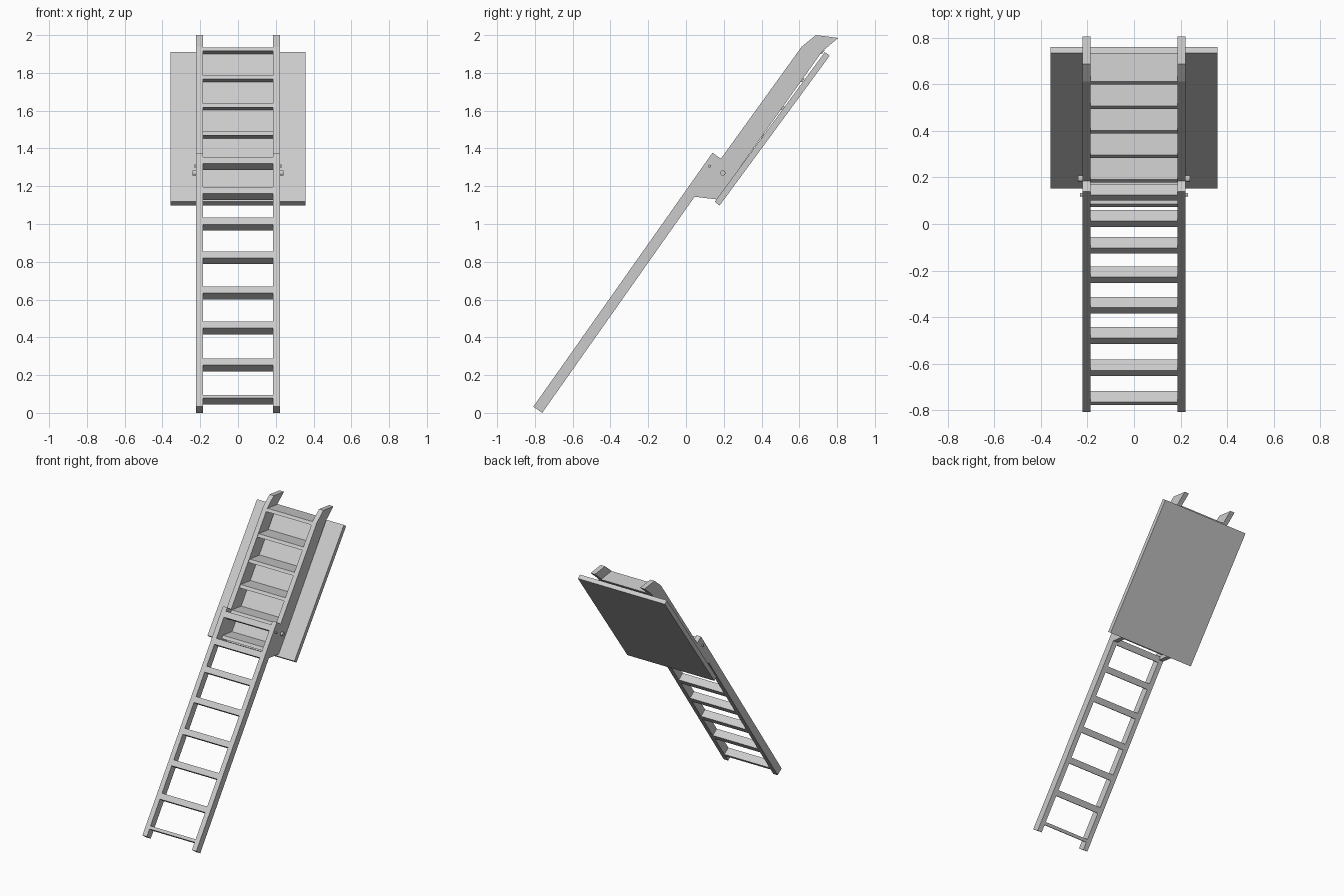
import bpy, bmesh, math
from mathutils import Vector

if "Cube" in bpy.data.objects:
    bpy.data.objects.remove(bpy.data.objects["Cube"])

grey = bpy.data.materials.new("plain grey")
grey.diffuse_color = (0.6, 0.6, 0.6, 1)
grey.use_nodes = True
grey.node_tree.nodes["Principled BSDF"].inputs["Base Color"].default_value = grey.diffuse_color

# Side-plane (y, z) axes of the sloping ladder
ANG = math.radians(54.8)
ALONG = Vector((math.cos(ANG), math.sin(ANG)))
BACK = Vector((math.sin(ANG), -math.cos(ANG)))
BASE = Vector((-0.808, 0.033))       # lowest front corner of the rails
RAIL_W = 0.057
INNER, OUTER = 0.186, 0.222


def prism(name, profile, x0, x1):
    """Extrude a (y, z) profile from x0 to x1."""
    bm = bmesh.new()
    face = bm.faces.new([bm.verts.new((x0, y, z)) for y, z in profile])
    ext = bmesh.ops.extrude_face_region(bm, geom=[face])
    verts = [v for v in ext["geom"] if isinstance(v, bmesh.types.BMVert)]
    bmesh.ops.translate(bm, verts=verts, vec=(x1 - x0, 0, 0))
    bmesh.ops.recalc_face_normals(bm, faces=bm.faces)
    mesh = bpy.data.meshes.new(name)
    bm.to_mesh(mesh)
    bm.free()
    mesh.materials.append(grey)
    obj = bpy.data.objects.new(name, mesh)
    bpy.context.collection.objects.link(obj)
    return obj


def mirrored(name, profile, x0, x1):
    obj = prism(name, profile, x0, x1)
    obj.modifiers.new("mirror", "MIRROR")
    return obj


def slanted(start, length, depth):
    """Rectangle lying along the ladder slope."""
    return [start, start + ALONG * length,
            start + ALONG * length + BACK * depth, start + BACK * depth]


def circle(y, z, r, n=16):
    return [(y + r * math.cos(2 * math.pi * i / n),
             z + r * math.sin(2 * math.pi * i / n)) for i in range(n)]


# Lower ladder section: rails and square rungs
mirrored("lower_rail", slanted(BASE, 1.645, RAIL_W), INNER, OUTER)
for i, z in enumerate((0.078, 0.253, 0.449, 0.634, 0.82, 0.998, 1.161, 1.32)):
    start = BASE + ALONG * ((z - BASE.y) / ALONG.y)
    prism(f"lower_rung_{i + 1}", slanted(start, 0.022 if i == 0 else 0.043, RAIL_W),
          -INNER, INNER)

# Upper section: deep stringers with bent handle tops
mirrored("upper_stringer",
         [(0.04, 1.145), (0.612, 1.938), (0.687, 2.0), (0.806, 1.985),
          (0.722, 1.915), (0.165, 1.13)], INNER, OUTER)

# Upper treads, sloping slightly down to the back
for i in range(6):
    f = Vector((0.598, 1.916)) - Vector((0.105, 0.149)) * i
    back = Vector((0.122, -0.016))
    lip = ALONG * 0.024
    prism(f"upper_tread_{i + 1}", [f, f + lip, f + lip + back, f + back],
          -INNER, INNER)

# Hatch panel behind the upper section
prism("hatch_panel", [(0.152, 1.118), (0.735, 1.91), (0.761, 1.891), (0.178, 1.098)],
      -0.358, 0.358)

# Hinge pins on both sides
mirrored("hinge_pin", circle(0.195, 1.27, 0.014), 0.215, 0.24)
mirrored("lock_pin", circle(0.125, 1.306, 0.008), 0.215, 0.231)
